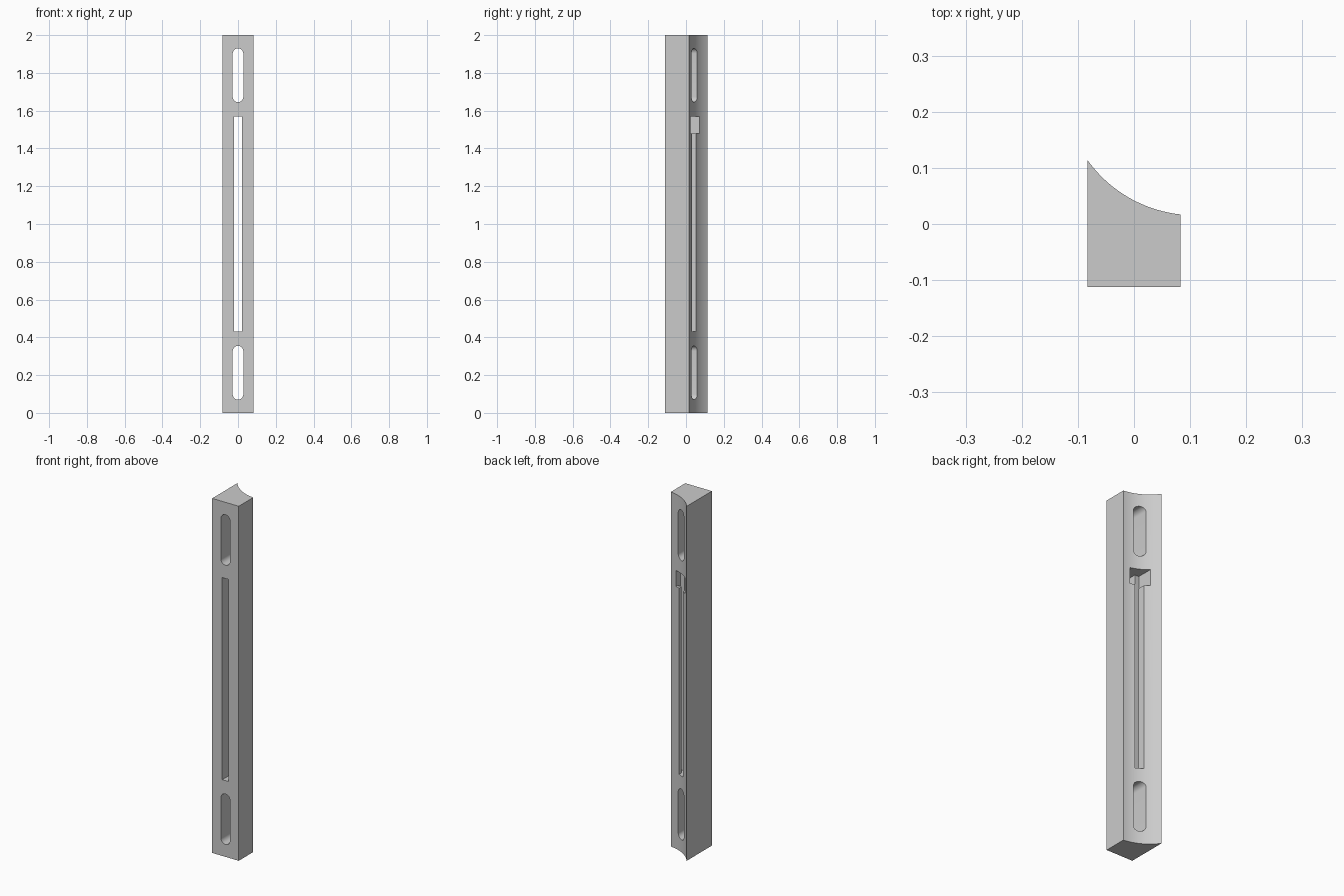
import bpy
import bmesh
import math
from mathutils import Vector

if "Cube" in bpy.data.objects:
    bpy.data.objects.remove(bpy.data.objects["Cube"], do_unlink=True)

grey = bpy.data.materials.new("plain grey")
grey.use_nodes = True
grey.diffuse_color = (0.6, 0.6, 0.6, 1)
grey.node_tree.nodes["Principled BSDF"].inputs["Base Color"].default_value = (0.6, 0.6, 0.6, 1)


def prism(name, outline, offset):
    """Extrude a planar outline along an offset into a closed solid."""
    bm = bmesh.new()
    face = bm.faces.new([bm.verts.new(p) for p in outline])
    grown = bmesh.ops.extrude_face_region(bm, geom=[face])["geom"]
    moved = [v for v in grown if isinstance(v, bmesh.types.BMVert)]
    bmesh.ops.translate(bm, verts=moved, vec=Vector(offset))
    bmesh.ops.recalc_face_normals(bm, faces=bm.faces)
    mesh = bpy.data.meshes.new(name)
    bm.to_mesh(mesh)
    bm.free()
    mesh.materials.append(grey)
    obj = bpy.data.objects.new(name, mesh)
    bpy.context.collection.objects.link(obj)
    return obj


def box(name, half, y0, y1, z0, z1):
    outline = [(-half, y0, z0), (half, y0, z0), (half, y0, z1), (-half, y0, z1)]
    return prism(name, outline, (0, y1 - y0, 0))


def rounded_slot(name, r, z0, z1, steps=16):
    outline = []
    for centre, start in ((z1 - r, 0), (z0 + r, math.pi)):
        for i in range(steps + 1):
            a = start + math.pi * i / steps
            outline.append((r * math.cos(a), -0.3, centre + r * math.sin(a)))
    return prism(name, outline, (0, 0.6, 0))


# Bar with a concave back
HALF, FRONT = 0.083, -0.112
cx, cy, radius = 0.108, 0.2504, 0.2347
a0 = math.atan2(0.017 - cy, HALF - cx)
a1 = math.atan2(0.114 - cy, -HALF - cx)
outline = [(-HALF, FRONT, 0), (HALF, FRONT, 0)]
for i in range(25):
    a = a0 + (a1 - a0) * i / 24
    outline.append((cx + radius * math.cos(a), cy + radius * math.sin(a), 0))
bar = prism("slotted_bar", outline, (0, 0, 2))

# End slots, long through slot, hidden wide channel and its entry pocket
cutters = [
    rounded_slot("lower_slot_cutter", 0.028, 0.07, 0.355),
    rounded_slot("upper_slot_cutter", 0.028, 1.645, 1.93),
    box("long_slot_cutter", 0.02, -0.3, 0.3, 0.43, 1.57),
    box("channel_cutter", 0.045, -0.017, 0.01, 0.43, 1.57),
    box("pocket_cutter", 0.045, -0.017, 0.3, 1.48, 1.57),
]
bpy.context.view_layer.objects.active = bar
for cutter in cutters:
    cutter.hide_render = True
    cut = bar.modifiers.new(cutter.name, "BOOLEAN")
    cut.operation = "DIFFERENCE"
    cut.solver = "EXACT"
    cut.object = cutter
    bpy.ops.object.modifier_apply(modifier=cut.name)
    bpy.data.objects.remove(cutter, do_unlink=True)

# Smooth curved faces, sharp edges
bpy.ops.object.select_all(action="DESELECT")
bar.select_set(True)
bpy.ops.object.shade_smooth_by_angle(angle=math.radians(30))
